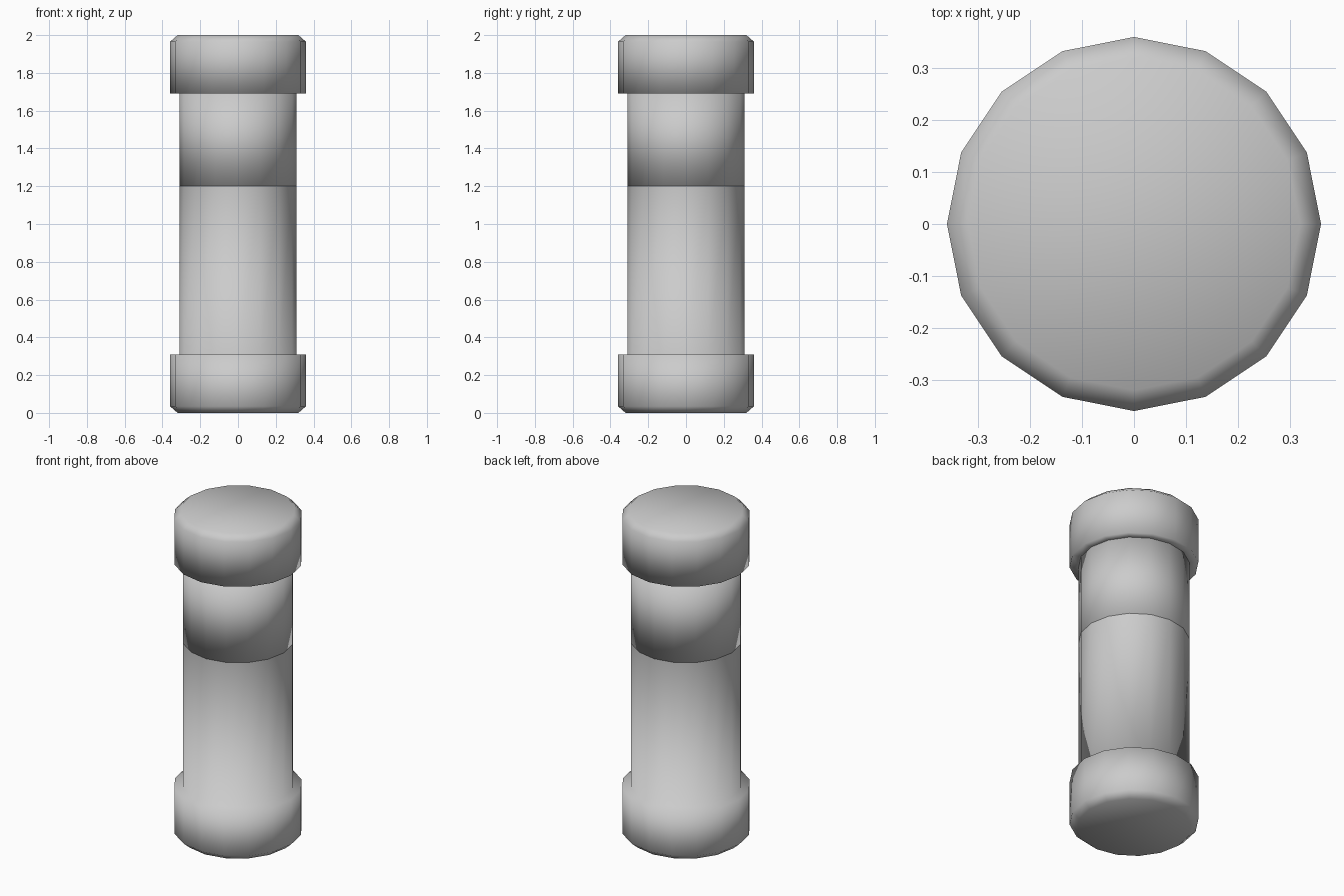
import bpy, bmesh
from math import cos, sin, tau

if "Cube" in bpy.data.objects:
    bpy.data.objects.remove(bpy.data.objects["Cube"])

SIDES = 16


def lathe(name, profile):
    """Revolve (radius, z) points; a zero radius start or end closes with a disc."""
    bm = bmesh.new()
    rings = [[bm.verts.new((r * cos(tau * i / SIDES), r * sin(tau * i / SIDES), z))
              for i in range(SIDES)] for r, z in profile if r > 0]
    for low, high in zip(rings, rings[1:]):
        for i in range(SIDES):
            j = (i + 1) % SIDES
            bm.faces.new((low[i], low[j], high[j], high[i]))
    if profile[0][0] == 0:
        bm.faces.new(rings[0][::-1])
    if profile[-1][0] == 0:
        bm.faces.new(rings[-1])
    for f in bm.faces:
        f.smooth = True
    mesh = bpy.data.meshes.new(name)
    bm.to_mesh(mesh)
    bm.free()
    obj = bpy.data.objects.new(name, mesh)
    bpy.context.collection.objects.link(obj)
    return obj


R_BODY, R_CAP, R_END = 0.31, 0.36, 0.32
CAP_H, CHAMFER, SPLIT = 0.31, 0.035, 1.2

# Bottom cap flowing into the lower tube, open at the split
lathe("lower_body", [(0, 0), (R_END, 0), (R_CAP, CHAMFER), (R_CAP, CAP_H),
                     (R_BODY, CAP_H), (R_BODY, SPLIT)])

# Closed upper cylinder between the split and the top cap
lathe("upper_body", [(0, SPLIT), (R_BODY, SPLIT), (R_BODY, 2 - CAP_H), (0, 2 - CAP_H)])

# Top cap with chamfered end
lathe("top_cap", [(R_BODY, 2 - CAP_H), (R_CAP, 2 - CAP_H), (R_CAP, 2 - CHAMFER),
                  (R_END, 2), (0, 2)])
